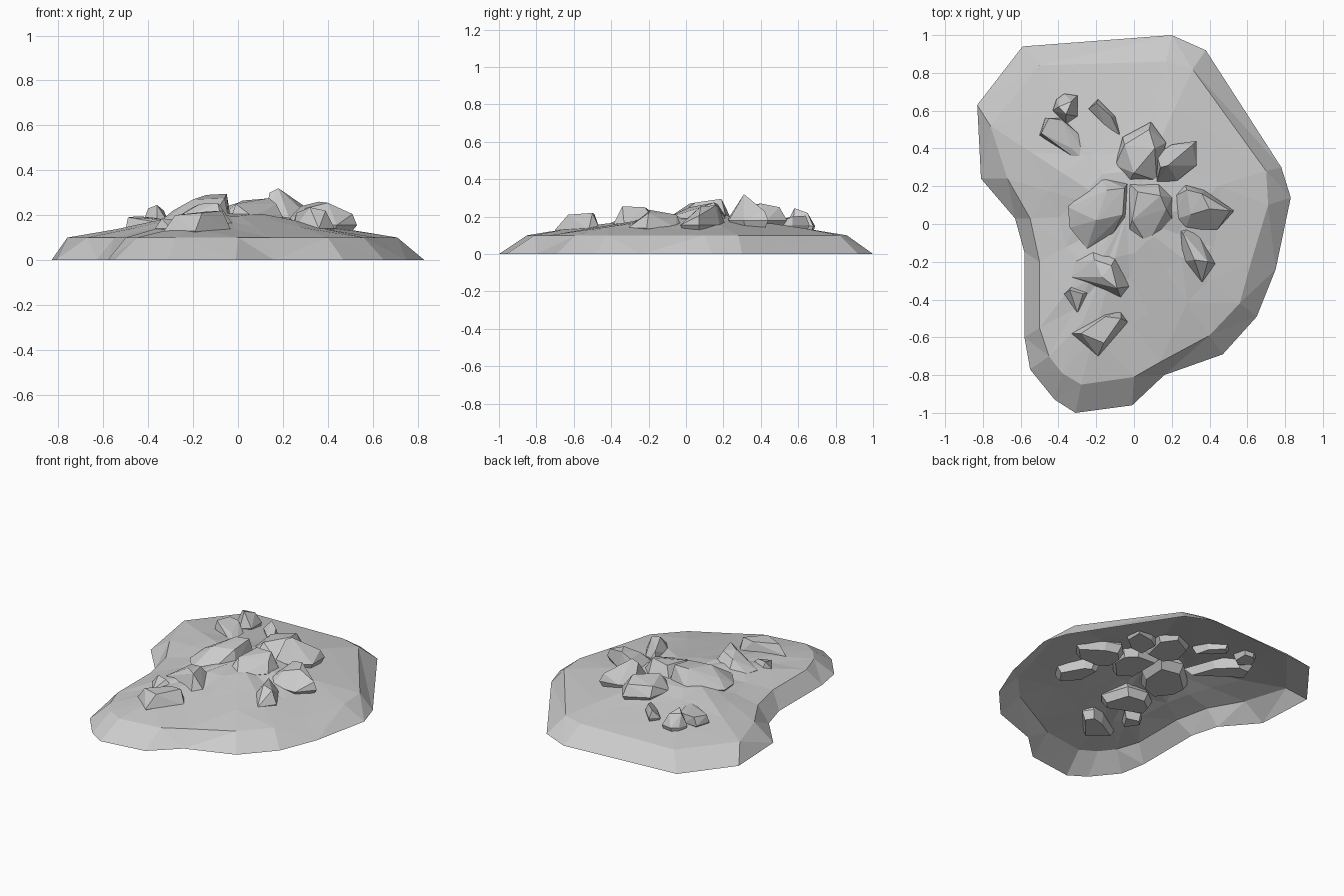
import bpy, bmesh, random
from mathutils import Vector

random.seed(4)


def finish(bm, name):
    bmesh.ops.recalc_face_normals(bm, faces=bm.faces)
    mesh = bpy.data.meshes.new(name)
    bm.to_mesh(mesh)
    bm.free()
    obj = bpy.data.objects.new(name, mesh)
    bpy.context.collection.objects.link(obj)
    return obj


# Mound: ground outline and shoulder outline (same point count)
ground = [(-.59, .94), (.20, 1), (.38, .92), (.78, .30), (.83, .14), (.75, -.24),
          (.65, -.49), (.47, -.69), (.16, -.80), (-.01, -.96), (-.31, -1), (-.42, -.93),
          (-.55, -.77), (-.58, -.60), (-.58, -.15), (-.63, .03), (-.81, .24), (-.83, .63)]
shoulder = [(-.50, .84), (.17, .86), (.31, .82), (.70, .28), (.71, .10), (.62, -.20),
            (.56, -.42), (.40, -.59), (.14, -.73), (0, -.81), (-.28, -.85), (-.38, -.79),
            (-.45, -.70), (-.50, -.55), (-.50, -.20), (-.55, .03), (-.67, .24), (-.76, .52)]


def build_mound():
    bm = bmesh.new()
    centre = Vector((-.04, .05))
    rings = [[bm.verts.new((x, y, 0)) for x, y in ground],
             [bm.verts.new((x, y, .10)) for x, y in shoulder]]
    for t, z in ((.30, .14), (.56, .175), (.76, .20)):
        ring = []
        for p in shoulder:
            q = Vector(p).lerp(centre, t + random.uniform(-.05, .05))
            ring.append(bm.verts.new((q.x, q.y, z + random.uniform(-.006, .006))))
        rings.append(ring)
    n = len(ground)
    for a, b in zip(rings, rings[1:]):
        for i in range(n):
            bm.faces.new((a[i], a[(i + 1) % n], b[(i + 1) % n], b[i]))
    apex = bm.verts.new((centre.x, centre.y, .21))
    for i in range(n):
        bm.faces.new((rings[-1][i], rings[-1][(i + 1) % n], apex))
    bmesh.ops.triangulate(bm, faces=bm.faces)
    return finish(bm, "mound")     # underside stays open


# Rock: convex chunk from a footprint at one height and a few crest points
def rock(name, base_z, footprint, crest):
    bm = bmesh.new()
    n = len(footprint)
    cx = sum(p[0] for p in footprint) / n
    cy = sum(p[1] for p in footprint) / n
    for x, y in footprint:
        bm.verts.new((x, y, base_z))
        bm.verts.new((cx + (x - cx) * .8, cy + (y - cy) * .8, base_z - .05))
    for p in crest:
        bm.verts.new(p)
    res = bmesh.ops.convex_hull(bm, input=bm.verts)
    junk = {e for e in res["geom_interior"] + res["geom_unused"]
            if isinstance(e, bmesh.types.BMVert)}
    bmesh.ops.delete(bm, geom=list(junk), context='VERTS')
    bmesh.ops.dissolve_limit(bm, angle_limit=.05, verts=bm.verts, edges=bm.edges)
    return finish(bm, name)


build_mound()

# Rocks at the back
rock("rock_back_small", .15,
     [(-.41, .66), (-.37, .69), (-.30, .68), (-.30, .57), (-.36, .53), (-.43, .60)],
     [(-.40, .62, .23), (-.36, .58, .245), (-.33, .65, .22)])
rock("rock_back_wedge", .155,
     [(-.24, .61), (-.19, .66), (-.10, .57), (-.07, .46), (-.16, .53)],
     [(-.20, .64, .205), (-.12, .57, .20)])
rock("rock_back_slab", .14,
     [(-.47, .56), (-.38, .56), (-.25, .44), (-.18, .25), (-.32, .39), (-.50, .47)],
     [(-.49, .48, .19), (-.45, .56, .195), (-.38, .55, .19), (-.33, .40, .18)])

# Rocks around the top
rock("rock_large", .17,
     [(-.18, .25), (-.03, .22), (-.04, .03), (-.13, -.09), (-.25, -.13), (-.34, -.02), (-.35, .09)],
     [(-.05, .19, .295), (-.14, .18, .29), (-.20, .02, .27), (-.06, .05, .275), (-.29, .06, .22)])
rock("rock_top_back", .18,
     [(-.10, .31), (-.06, .46), (.09, .54), (.17, .43), (.12, .23), (-.03, .22)],
     [(-.05, .42, .24), (.08, .50, .25), (.11, .40, .27), (.0, .27, .255)])
rock("rock_peak", .18,
     [(.12, .22), (.12, .37), (.20, .42), (.33, .44), (.33, .31), (.23, .23)],
     [(.18, .31, .32), (.14, .30, .30), (.31, .42, .23)])
rock("rock_centre", .19,
     [(-.03, .22), (.13, .21), (.20, .14), (.20, .03), (.07, -.11), (-.03, -.04)],
     [(.02, .17, .265), (.14, .15, .275), (-.01, .02, .25), (.17, .08, .25)])
rock("rock_right", .155,
     [(.20, .14), (.27, .21), (.37, .18), (.53, .07), (.44, -.03), (.27, -.03), (.20, .02)],
     [(.36, .16, .26), (.40, .08, .255), (.51, .07, .205), (.28, .18, .24), (.30, .05, .23)])
rock("rock_front_right", .14,
     [(.24, -.03), (.29, -.02), (.34, -.05), (.43, -.21), (.36, -.31), (.25, -.20)],
     [(.26, -.05, .21), (.32, -.19, .235), (.39, -.20, .22)])

# Rocks running to the front
rock("rock_front_long", .155,
     [(-.31, -.20), (-.22, -.13), (-.08, -.15), (-.02, -.33), (-.07, -.39), (-.19, -.30), (-.33, -.28)],
     [(-.21, -.19, .23), (-.12, -.22, .25), (-.09, -.34, .255), (-.17, -.28, .25)])
rock("rock_front_small", .14,
     [(-.37, -.37), (-.33, -.33), (-.23, -.36), (-.30, -.47)],
     [(-.34, -.35, .185), (-.27, -.37, .18)])
rock("rock_front", .13,
     [(-.33, -.58), (-.16, -.48), (-.07, -.46), (-.03, -.52), (-.19, -.70)],
     [(-.28, -.58, .20), (-.15, -.49, .215), (-.07, -.50, .22), (-.16, -.63, .21)])
